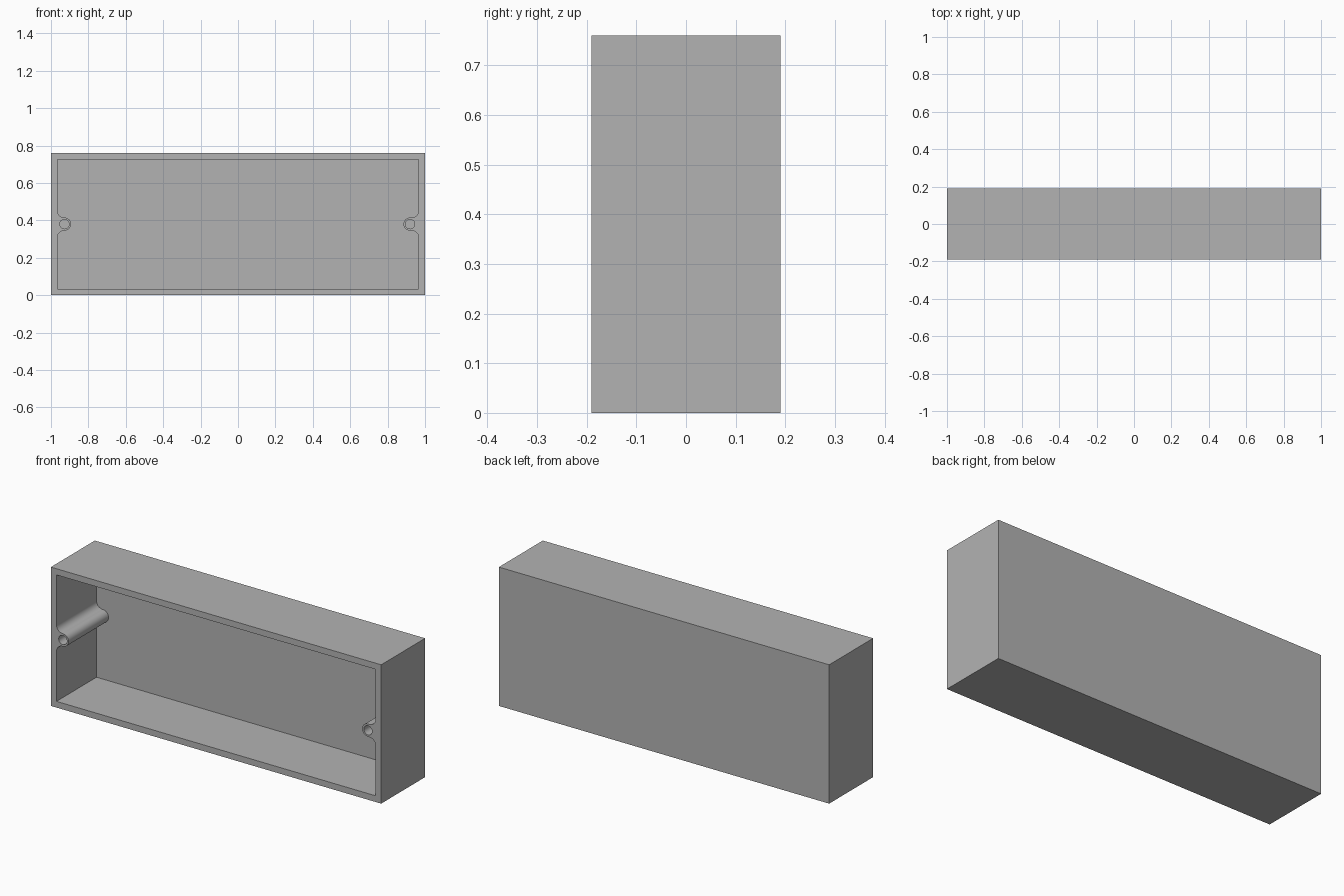
import bpy, bmesh, math

cube = bpy.data.objects.get("Cube")
if cube:
    bpy.data.objects.remove(cube, do_unlink=True)

HALF_X, HALF_Y, HEIGHT = 1.0, 0.19, 0.76
WALL = 0.034
MID = HEIGHT / 2
BOSS_R, HOLE_R, FILLET = 0.035, 0.025, 0.037
BOSS_LEFT, BOSS_RIGHT = 0.92, 0.928    # boss distances from the centre

grey = bpy.data.materials.new("grey")
grey.use_nodes = True
colour = (0.45, 0.45, 0.45, 1)
grey.diffuse_color = colour
grey.node_tree.nodes["Principled BSDF"].inputs["Base Color"].default_value = colour


def arc(cx, cz, r, start, end, steps):
    angles = [math.radians(start + (end - start) * i / steps) for i in range(steps + 1)]
    return [(cx + r * math.cos(a), cz + r * math.sin(a)) for a in angles]


def half_outline(boss_x):
    """Cavity side from bottom corner to top corner, around the screw boss."""
    wall = HALF_X - WALL
    top = MID - WALL
    off = BOSS_R + FILLET
    return ([(wall, -top)]
            + arc(wall - FILLET, -off, FILLET, 0, 90, 12)
            + arc(boss_x, 0, BOSS_R, 270, 90, 24)
            + arc(wall - FILLET, off, FILLET, 270, 360, 12)
            + [(wall, top)])


def add_loop(bm, points, y):
    verts = [bm.verts.new((x, y, z + MID)) for x, z in points]
    edges = [bm.edges.new((v, verts[(i + 1) % len(verts)])) for i, v in enumerate(verts)]
    return verts, edges


def add_pocket(bm, points, front, back):
    """Closed walls and a flat floor behind a front loop; returns the front edges."""
    a, edges = add_loop(bm, points, front)
    b, _ = add_loop(bm, points, back)
    for i in range(len(a)):
        j = (i + 1) % len(a)
        bm.faces.new((a[i], a[j], b[j], b[i]))
    bm.faces.new(b)
    return edges


bm = bmesh.new()
front, back, floor = -HALF_Y, HALF_Y, HALF_Y - WALL

# Outer shell with closed back
outer = [(-HALF_X, -MID), (HALF_X, -MID), (HALF_X, MID), (-HALF_X, MID)]
rim = add_pocket(bm, outer, front, back)

# Cavity with a screw boss on each side wall
cavity = half_outline(BOSS_LEFT) + [(-x, -z) for x, z in half_outline(BOSS_RIGHT)]
rim += add_pocket(bm, cavity, front, floor)

# Screw holes
for x in (BOSS_LEFT, -BOSS_RIGHT):
    rim += add_pocket(bm, arc(x, 0, HOLE_R, 0, 348.75, 31), front, floor)

# Flat front rim between the loops
bmesh.ops.triangle_fill(bm, edges=rim, use_beauty=True, normal=(0, -1, 0))
bmesh.ops.remove_doubles(bm, verts=bm.verts, dist=1e-5)
bmesh.ops.recalc_face_normals(bm, faces=bm.faces)

mesh = bpy.data.meshes.new("open_box")
bm.to_mesh(mesh)
bm.free()
mesh.materials.append(grey)
box = bpy.data.objects.new("open_box", mesh)
bpy.context.collection.objects.link(box)
bpy.ops.object.select_all(action="DESELECT")
box.select_set(True)
bpy.context.view_layer.objects.active = box
bpy.ops.object.shade_smooth_by_angle(angle=math.radians(30))
